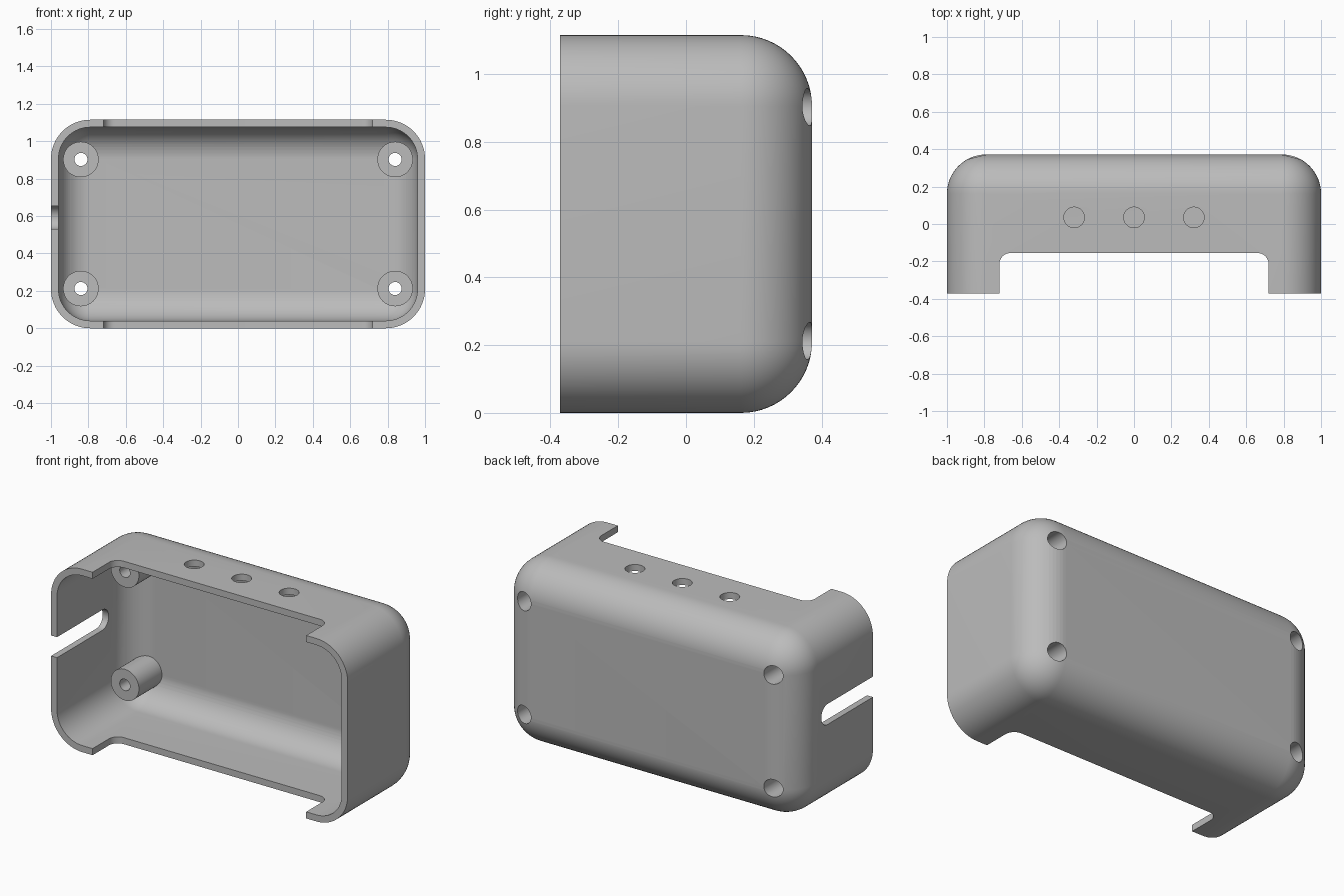
import bpy, bmesh, math
from mathutils import Matrix, Vector

cube = bpy.data.objects.get("Cube")
if cube:
    bpy.data.objects.remove(cube, do_unlink=True)

# Main dimensions
HALF_W, HALF_D, HEIGHT = 1.0, 0.372, 1.115
RADIUS, WALL = 0.21, 0.04
MID = HEIGHT / 2
SCREW_X, SCREW_Z = 0.84, 0.345

grey = bpy.data.materials.new("light grey plastic")
grey.use_nodes = True
grey.diffuse_color = (0.5, 0.5, 0.5, 1)
grey.node_tree.nodes["Principled BSDF"].inputs["Base Color"].default_value = (0.5, 0.5, 0.5, 1)


def to_object(name, bm):
    bmesh.ops.recalc_face_normals(bm, faces=bm.faces)
    mesh = bpy.data.meshes.new(name)
    bm.to_mesh(mesh)
    bm.free()
    mesh.materials.append(grey)
    obj = bpy.data.objects.new(name, mesh)
    bpy.context.collection.objects.link(obj)
    return obj


def box(name, lo, hi, radius=0, pick=None, segments=12):
    """Box between two corners; edges chosen by pick(a, b) are rounded."""
    lo, hi = Vector(lo), Vector(hi)
    bm = bmesh.new()
    size = Matrix.Diagonal((*(hi - lo), 1))
    bmesh.ops.create_cube(bm, size=1, matrix=Matrix.Translation((lo + hi) / 2) @ size)
    if pick:
        edges = [e for e in bm.edges if pick(e.verts[0].co, e.verts[1].co)]
        bmesh.ops.bevel(bm, geom=edges, offset=radius, offset_type='OFFSET',
                        segments=segments, profile=0.5, affect='EDGES', clamp_overlap=False)
    return to_object(name, bm)


def rod(name, radius, start, end, segments=48):
    """Cylinder between two points."""
    start, end = Vector(start), Vector(end)
    axis = end - start
    turn = axis.to_track_quat('Z', 'Y').to_matrix().to_4x4()
    bm = bmesh.new()
    bmesh.ops.create_cone(bm, cap_ends=True, segments=segments, radius1=radius, radius2=radius,
                          depth=axis.length, matrix=Matrix.Translation((start + end) / 2) @ turn)
    return to_object(name, bm)


def cut(target, tool):
    """Subtract the tool from the target, then discard the tool."""
    mod = target.modifiers.new("cut", 'BOOLEAN')
    mod.operation, mod.solver, mod.object = 'DIFFERENCE', 'EXACT', tool
    bpy.context.view_layer.update()
    result = target.evaluated_get(bpy.context.evaluated_depsgraph_get())
    mesh = bpy.data.meshes.new_from_object(result)
    target.modifiers.clear()
    target.data = mesh
    bpy.data.objects.remove(tool, do_unlink=True)


def rounded_back(a, b):
    """Edges running front to back, plus the rim of the back face."""
    return a.y > 0 or b.y > 0


# Outer body, rounded everywhere except the open front
case = box("case_shell", (-HALF_W, -HALF_D, 0), (HALF_W, HALF_D, HEIGHT), RADIUS, rounded_back, 16)

# Hollow interior, with the four screw posts left standing
cavity = box("cavity_cutter", (WALL - HALF_W, -HALF_D - 0.3, WALL),
             (HALF_W - WALL, HALF_D - WALL, HEIGHT - WALL), RADIUS - WALL, rounded_back, 16)
screws = [(sx * SCREW_X, MID + sz * SCREW_Z) for sx in (-1, 1) for sz in (-1, 1)]
for x, z in screws:
    cut(cavity, rod("post", 0.095, (x, 0.11, z), (x, 0.6, z)))
cut(case, cavity)

# Screw holes, widened from the back for the heads
for x, z in screws:
    cut(case, rod("screw_hole", 0.035, (x, -0.1, z), (x, 0.6, z), 32))
    cut(case, rod("screw_head_hole", 0.055, (x, 0.19, z), (x, 0.6, z)))

# Wide notch through the top and bottom walls at the open front
cut(case, box("front_notch", (-0.72, -0.7, -0.1), (0.72, -0.155, HEIGHT + 0.1), 0.06,
              lambda a, b: a.y > -0.5 and b.y > -0.5 and abs(a.z - b.z) > 0.5))

# Three button holes in the top
for x in (-0.32, 0, 0.32):
    cut(case, rod("button_hole", 0.055, (x, 0.035, HEIGHT - 0.1), (x, 0.035, HEIGHT + 0.1)))

# Cable slot with a round end in the right wall
cut(case, box("cable_slot", (-1.1, -0.7, 0.53), (-0.9, 0.125, 0.655), 0.0615,
              lambda a, b: a.y > 0 and b.y > 0 and abs(a.x - b.x) > 0.1))

bpy.ops.object.select_all(action='DESELECT')
case.select_set(True)
bpy.context.view_layer.objects.active = case
bpy.ops.object.shade_smooth_by_angle(angle=math.radians(30))
